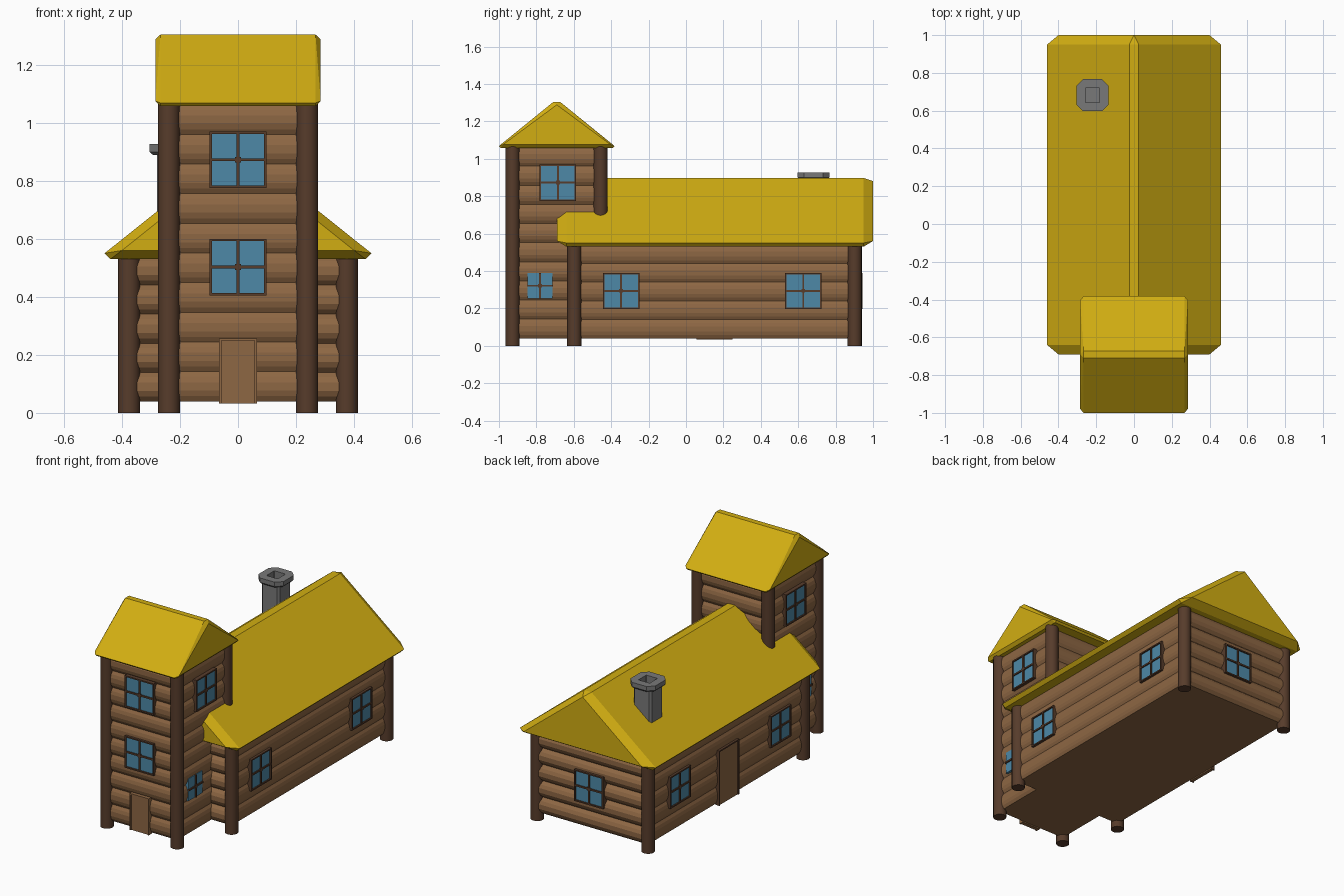
import bpy, bmesh, math
from mathutils import Matrix, Vector

if "Cube" in bpy.data.objects:
    bpy.data.objects.remove(bpy.data.objects["Cube"])


def material(name, rgb):
    m = bpy.data.materials.new(name)
    m.diffuse_color = (*rgb, 1)
    m.use_nodes = True
    m.node_tree.nodes["Principled BSDF"].inputs["Base Color"].default_value = m.diffuse_color
    return m


YELLOW = material("yellow_roof", (0.64, 0.42, 0.006))
LOG = material("log_brown", (0.27, 0.135, 0.057))
DARK = material("dark_wood", (0.095, 0.045, 0.024))
GLASS = material("window_blue", (0.075, 0.25, 0.39))
GREY = material("chimney_grey", (0.19, 0.19, 0.19))


def finish(name, bm, mats, matrix=None):
    bmesh.ops.recalc_face_normals(bm, faces=bm.faces[:])
    if matrix:
        bm.transform(matrix)
    me = bpy.data.meshes.new(name)
    bm.to_mesh(me)
    bm.free()
    for m in mats:
        me.materials.append(m)
    ob = bpy.data.objects.new(name, me)
    bpy.context.collection.objects.link(ob)
    return ob


def box(bm, lo, hi, mat=0):
    lo, hi = Vector(lo), Vector(hi)
    mx = Matrix.Translation((lo + hi) / 2) @ Matrix.Diagonal((*(hi - lo), 1))
    verts = bmesh.ops.create_cube(bm, size=1, matrix=mx)["verts"]
    for f in {f for v in verts for f in v.link_faces}:
        f.material_index = mat


# Wall frames: local x runs along the wall, local -y points outward
def side(degrees, x, y):
    return Matrix.Translation((x, y, 0)) @ Matrix.Rotation(math.radians(degrees), 4, 'Z')


MX, MF, MB = 0.375, -0.597, 0.902      # main house post lines
TX, TF, TB = 0.238, -0.927, -0.457     # tower post lines
MC, TC = (MF + MB) / 2, (TF + TB) / 2
FLOOR = 0.04


# Rows of rounded logs extruded along a wall
def log_wall(name, frame, length, top, depth):
    prof = [(-0.03, FLOOR)]
    n = round((top - FLOOR) / 0.1)
    h = (top - FLOOR) / n
    for i in range(n):
        for d, t in ((0, 0), (0.65, 0.17), (1, 0.36), (1, 0.64), (0.65, 0.83)):
            prof.append((d * depth, FLOOR + (i + t) * h))
    prof += [(0, top), (-0.03, top)]
    bm = bmesh.new()
    a, b = ([bm.verts.new((s * length / 2, -d, z)) for d, z in prof] for s in (-1, 1))
    for i in range(len(prof)):
        j = (i + 1) % len(prof)
        bm.faces.new((a[i], a[j], b[j], b[i]))
    bm.faces.new(a)
    bm.faces.new(b[::-1])
    finish(name, bm, [LOG], frame)


# Four-pane window, u is the centre along the wall
def window(name, frame, u, z0, w, h, d, border=0.008):
    bm = bmesh.new()
    l, r, z1, zc = u - w / 2, u + w / 2, z0 + h, z0 + h / 2
    box(bm, (l + 0.001, -d, z0 + 0.001), (r - 0.001, 0, z1 - 0.001), 1)
    f = -d - 0.008
    if border:
        for x in (l, r - border):
            box(bm, (x, f, z0), (x + border, 0, z1))
        for z in (z0, z1 - border):
            box(bm, (l, f, z), (r, 0, z + border))
    box(bm, (u - 0.005, f + 0.001, z0), (u + 0.005, -d + 0.004, z1))
    box(bm, (l, f + 0.001, zc - 0.005), (r, -d + 0.004, zc + 0.005))
    box(bm, (u - 0.01, f, zc - 0.01), (u + 0.01, -d + 0.004, zc + 0.01))
    finish(name, bm, [DARK, GLASS], frame)


def door(name, frame, u, w, z1, d, trim):
    bm = bmesh.new()
    z0, t = 0.033, 0.008
    l, r = u - w / 2, u + w / 2
    box(bm, (l + 0.001, -d, z0), (r - 0.001, 0, z1 - 0.001), 0)
    for x in (l, r - t):
        box(bm, (x, -d - 0.006, z0), (x + t, 0, z1), 1)
    box(bm, (l, -d - 0.006, z1 - t), (r, 0, z1), 1)
    finish(name, bm, [LOG, trim], frame)


def post(name, x, y, z0, z1):
    bm = bmesh.new()
    bmesh.ops.create_cone(bm, cap_ends=True, segments=16, radius1=0.038, radius2=0.038,
                          depth=z1 - z0, matrix=Matrix.Translation((x, y, (z0 + z1) / 2)))
    for f in bm.faces:
        f.smooth = len(f.verts) == 4
    finish(name, bm, [DARK])


# Solid gable roof with bevelled ends, ridge along local y
def roof(name, outer, half_outer, inner, half_inner, frame):
    bm = bmesh.new()
    for pts, half in ((outer, half_outer), (inner, half_inner)):
        for x, z in pts:
            for sx in ((-1, 1) if x else (1,)):
                for sy in (-1, 1):
                    bm.verts.new((sx * x, sy * half, z))
    bmesh.ops.convex_hull(bm, input=bm.verts[:])
    bmesh.ops.dissolve_limit(bm, angle_limit=0.02, verts=bm.verts[:], edges=bm.edges[:])
    finish(name, bm, [YELLOW], frame)


# Solid cores behind the logs
for name, x, y0, y1, top in (("main_core", MX, MF, MB, 0.54), ("tower_core", TX, TF, TB, 1.062)):
    bm = bmesh.new()
    box(bm, (-x + 0.002, y0 + 0.002, FLOOR), (x - 0.002, y1 - 0.002, top))
    finish(name, bm, [LOG])

# Log walls
main_sides = {"right": side(90, MX, MC), "left": side(270, -MX, MC)}
tower_sides = {"right": side(90, TX, TC), "left": side(270, -TX, TC)}
main_back, tower_front = side(180, 0, MB), side(0, 0, TF)
log_wall("main_front_wall", side(0, 0, MF), 2 * MX, 0.54, 0.027)
log_wall("main_back_wall", main_back, 2 * MX, 0.54, 0.027)
log_wall("tower_front_wall", tower_front, 2 * TX, 1.062, 0.016)
log_wall("tower_back_wall", side(180, 0, TB), 2 * TX, 1.062, 0.016)
for s in ("right", "left"):
    log_wall("main_wall_" + s, main_sides[s], MB - MF, 0.54, 0.013)
    log_wall("tower_wall_" + s, tower_sides[s], TB - TF, 1.062, 0.016)

# Corner posts
for s, n in ((1, "right"), (-1, "left")):
    post("main_front_post_" + n, s * MX, MF, 0, 0.54)
    post("main_back_post_" + n, s * MX, MB, 0, 0.54)
    post("tower_front_post_" + n, s * TX, TF, 0, 1.065)
    post("tower_back_post_" + n, s * TX, TB, 0.05, 1.065)

# Windows
window("tower_low_window", tower_front, 0, 0.405, 0.196, 0.195, 0.022)
window("tower_high_window", tower_front, 0, 0.775, 0.196, 0.195, 0.022)
window("back_window", main_back, 0, 0.197, 0.196, 0.193, 0.034)
for s, k in (("right", 1), ("left", -1)):
    for y, n in ((-0.347, "front"), (0.627, "rear")):
        window(f"main_{n}_window_{s}", main_sides[s], k * (y - MC), 0.197, 0.196, 0.193, 0.02)
    window("tower_side_window_" + s, tower_sides[s], k * (-0.685 - TC), 0.775, 0.196, 0.195, 0.022)
    window("tower_small_window_" + s, tower_sides[s], k * (-0.78 - TC), 0.252, 0.137, 0.138, 0.02, 0)

# Doors
door("front_door", tower_front, 0, 0.13, 0.257, 0.024, LOG)
door("side_door", main_sides["left"], -(0.153 - MC), 0.193, 0.37, 0.02, DARK)

# Roofs
roof("main_roof", [(0.44, 0.53), (0.46, 0.55), (0.025, 0.897)], 0.795,
     [(0.40, 0.56), (0, 0.88)], 0.845, side(0, 0, 0.155))
roof("tower_roof", [(0.298, 1.057), (0.309, 1.068), (0.018, 1.304)], 0.267,
     [(0.288, 1.075), (0, 1.288)], 0.285, side(90, 0, -0.691))

# Chimney: stacked chamfered-square rings, ending inside the flue
bm = bmesh.new()
prev = None
for h, c, z in ((0.06, 0.012, 0.56), (0.06, 0.012, 0.888), (0.076, 0.032, 0.89), (0.085, 0.035, 0.9),
                (0.085, 0.035, 0.927), (0.038, 0.002, 0.927), (0.038, 0.002, 0.82)):
    ring = []
    for q in range(4):
        rot = Matrix.Rotation(q * math.pi / 2, 3, 'Z')
        ring += [bm.verts.new(rot @ Vector(p)) for p in ((h, -h + c, z), (h, h - c, z))]
    if prev:
        for i in range(8):
            j = (i + 1) % 8
            bm.faces.new((prev[i], prev[j], ring[j], ring[i]))
    else:
        bm.faces.new(ring[::-1])
    prev = ring
bm.faces.new(prev)
finish("chimney", bm, [GREY], Matrix.Translation((-0.22, 0.682, 0)))
